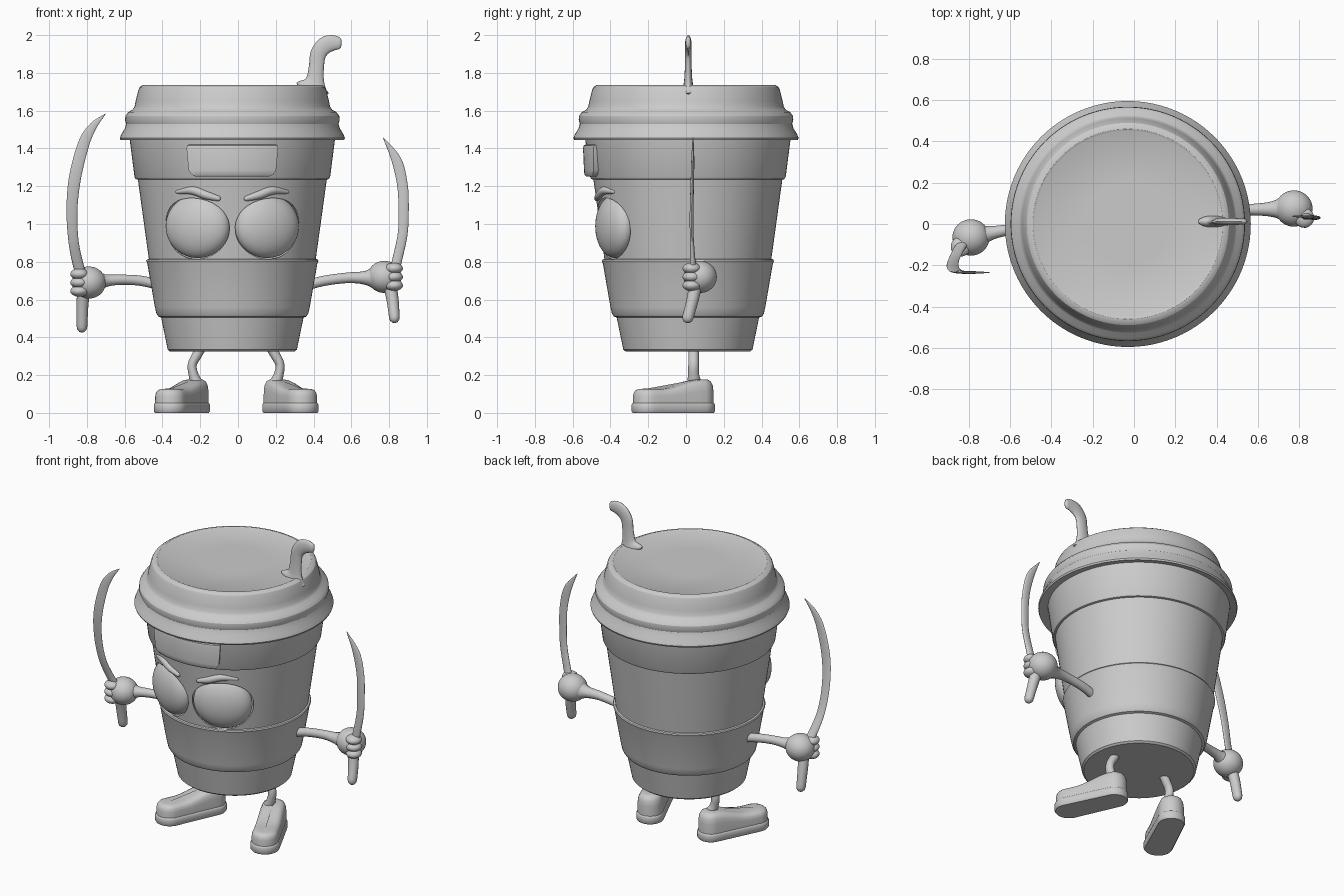
import bpy, bmesh
from math import sin, cos, pi, sqrt, radians
from mathutils import Vector

if "Cube" in bpy.data.objects:
    bpy.data.objects.remove(bpy.data.objects["Cube"])

CX = -0.03  # cup axis in x


def finish(ob, angle=35):
    bpy.ops.object.select_all(action='DESELECT')
    ob.select_set(True)
    bpy.context.view_layer.objects.active = ob
    bpy.ops.object.shade_smooth_by_angle(angle=radians(angle))
    return ob


def loft(name, rings, angle=35):
    """Skin a list of equal-length closed rings and cap both ends."""
    bm = bmesh.new()
    rows = [[bm.verts.new(p) for p in r] for r in rings]
    n = len(rows[0])
    for a, b in zip(rows, rows[1:]):
        for i in range(n):
            j = (i + 1) % n
            bm.faces.new((a[i], a[j], b[j], b[i]))
    bm.faces.new(rows[0])
    bm.faces.new(rows[-1])
    bmesh.ops.recalc_face_normals(bm, faces=bm.faces)
    me = bpy.data.meshes.new(name)
    bm.to_mesh(me)
    bm.free()
    ob = bpy.data.objects.new(name, me)
    bpy.context.collection.objects.link(ob)
    return finish(ob, angle)


def lathe(name, profile, cy, n=96):
    return loft(name, [[Vector((CX + r * cos(2 * pi * i / n), cy + r * sin(2 * pi * i / n), z))
                        for i in range(n)] for r, z in profile], 28)


def sweep(name, keys, steps=6, n=16):
    """Smooth tube through (x, y, z, width, depth) keys with rounded ends."""
    k = [Vector(p) for p in keys]
    k = [2 * k[0] - k[1]] + k + [2 * k[-1] - k[-2]]
    pts = []
    for i in range(1, len(k) - 2):
        a, b, c, d = k[i - 1:i + 3]
        for s in range(steps):
            t = s / steps
            pts.append(0.5 * (2 * b + (c - a) * t + (2 * a - 5 * b + 4 * c - d) * t * t
                              + (3 * b - a - 3 * c + d) * t ** 3))
    pts.append(k[-2])
    pos = [Vector(p[:3]) for p in pts]
    rings = []

    def ring(p, tan, w, d):
        side = tan.cross(Vector((0, 1, 0))).normalized()
        dep = side.cross(tan)
        rings.append([p + side * w * cos(2 * pi * j / n) + dep * d * sin(2 * pi * j / n)
                      for j in range(n)])

    last = len(pts) - 1
    for i, p in enumerate(pts):
        tan = (pos[min(i + 1, last)] - pos[max(i - 1, 0)]).normalized()
        w, d = max(p[3], .001), max(p[4], .001)
        caps = [(sin(u), cos(u)) for u in (1.4, 1.0, 0.5)]
        if i == 0:
            for off, s in caps:
                ring(pos[i] - tan * d * off, tan, w * s, d * s)
        ring(pos[i], tan, w, d)
        if i == last:
            for off, s in reversed(caps):
                ring(pos[i] + tan * d * off, tan, w * s, d * s)
    return loft(name, rings, 50)


def ball(name, loc, scale, rot=(0, 0, 0)):
    bpy.ops.mesh.primitive_uv_sphere_add(segments=40, ring_count=24, location=loc, rotation=rot)
    ob = bpy.context.object
    ob.name = name
    ob.scale = scale
    return finish(ob, 60)


# cup with sleeve and upper band
cup = lathe("cup_body", [
    (.33, .325), (.342, .335), (.377, .505), (.392, .51), (.402, .525), (.41, .56), (.45, .79),
    (.456, .805), (.452, .812), (.442, .815), (.50, 1.235), (.512, 1.238), (.518, 1.25),
    (.545, 1.46), (.50, 1.5)], .01)

# lid with flared rim and shallow top lip
lathe("lid", [
    (.53, 1.455), (.592, 1.445), (.596, 1.455), (.588, 1.475), (.57, 1.505), (.562, 1.53),
    (.568, 1.55), (.566, 1.572), (.552, 1.592), (.528, 1.605), (.518, 1.62), (.512, 1.65),
    (.497, 1.71), (.49, 1.725), (.475, 1.735), (.46, 1.737), (.45, 1.732), (.2, 1.732)], 0)

# eyes set into cut sockets, with frowning brows
for side, tag in ((-1, "left"), (1, "right")):
    rot = (0, 0, side * radians(22))
    loc = (CX + side * .183, -.375, .988)
    cutter = ball("socket_cutter", loc, (.187, .115, .175), rot)
    cutter.hide_render = True
    mod = cup.modifiers.new("socket", 'BOOLEAN')
    mod.object, mod.operation, mod.solver = cutter, 'DIFFERENCE', 'EXACT'
    bpy.context.view_layer.objects.active = cup
    bpy.ops.object.modifier_apply(modifier=mod.name)
    bpy.data.objects.remove(cutter)
    ball(tag + "_eye", loc, (.18, .088, .168), rot)
    sweep(tag + "_brow", [(CX + side * o, .012 - sqrt(.49 ** 2 - o * o), z, w, w) for o, z, w in
                          ((.075, 1.135, .014), (.14, 1.153, .022), (.21, 1.177, .022), (.29, 1.17, .01))])
finish(cup, 28)

# curved badge on the upper band
badge = []
for z, half, r in ((1.25, .34, .515), (1.252, .37, .54), (1.262, .405, .548), (1.285, .435, .55),
                   (1.40, .452, .555), (1.415, .448, .552), (1.422, .43, .54)):
    arc = [half * (2 * i / 16 - 1) for i in range(17)]
    badge.append([Vector((CX + r * sin(a), .01 - r * cos(a), z)) for a in arc]
                 + [Vector((CX + .47 * sin(a), .01 - .47 * cos(a), z)) for a in reversed(arc)])
loft("badge", badge)

# flat bent straw
sweep("straw", [(.395, .012, 1.72, .09, .03), (.407, .012, 1.76, .05, .022), (.415, .012, 1.83, .04, .018),
                (.425, .012, 1.90, .042, .018), (.46, .012, 1.945, .045, .018), (.50, .012, 1.958, .042, .016),
                (.535, .012, 1.957, .032, .014)])

# arms
sweep("left_arm", [(-.40, .0, .675, .027, .027), (-.52, -.01, .70, .027, .027), (-.62, -.03, .705, .027, .027),
                   (-.70, -.045, .70, .034, .036), (-.76, -.06, .695, .065, .065)])
sweep("right_arm", [(.36, .06, .675, .027, .027), (.46, .068, .70, .027, .027), (.58, .07, .715, .028, .028),
                    (.67, .072, .715, .036, .038), (.73, .075, .715, .065, .065)])

# hands with curled fingers
for tag, s, (x, y, z) in (("left", -1, (-.79, -.065, .69)), ("right", 1, (.775, .075, .72))):
    ball(tag + "_hand", (x, y, z), (.09, .088, .085))
    for i, dz in enumerate((.045, 0, -.045)):
        ball(f"{tag}_finger_{i + 1}", (x + s * .05, y - .045, z + dz), (.048, .048, .03))

# curved blades
sweep("left_blade", [(-.82, -.08, .70, .028, .024), (-.85, -.125, .80, .028, .014), (-.872, -.17, .92, .027, .009),
                     (-.879, -.205, 1.08, .029, .008), (-.862, -.228, 1.25, .032, .008),
                     (-.815, -.235, 1.43, .03, .007), (-.765, -.235, 1.52, .02, .006),
                     (-.703, -.235, 1.582, .002, .002)])
sweep("right_blade", [(.82, .04, .72, .026, .022), (.845, .035, .82, .026, .014), (.872, .03, .95, .026, .01),
                      (.877, .03, 1.08, .027, .01), (.87, .033, 1.21, .028, .009),
                      (.838, .036, 1.34, .026, .008), (.77, .037, 1.455, .002, .003)])

# blade handles
sweep("left_handle", [(-.81, -.075, .70, .036, .036), (-.823, -.045, .58, .032, .032), (-.826, -.02, .455, .028, .03)])
sweep("right_handle", [(.80, .055, .70, .036, .036), (.818, .035, .60, .032, .032), (.828, .01, .505, .028, .03)])

# legs and splayed shoes
for side, tag in ((-1, "left"), (1, "right")):
    mx = lambda x: -.01 + side * x
    sweep(tag + "_leg", [(mx(.175), .04, .36, .026, .028), (mx(.205), .04, .31, .026, .028),
                         (mx(.232), .04, .255, .024, .028), (mx(.225), .04, .20, .026, .03),
                         (mx(.205), .045, .15, .034, .04)])
    heel, toe = Vector((mx(.222), .07, 0)), Vector((mx(.348), -.20, 0))
    axis = (toe - heel).normalized()
    cross = Vector((-axis.y, axis.x, 0))
    rings = []
    for s, z, f in ((.93, 0, 0), (1, .008, 0), (1, .042, 0), (.96, .05, 0), (.92, .053, 0), (.91, .0, .5),
                    (.86, 0, .75), (.74, 0, .91), (.55, 0, .98), (.3, 0, 1)):
        ring = []
        for i in range(40):
            a = 2 * pi * i / 40
            base = toe if i < 20 else heel
            r = (.088 if i < 20 else .083) * s
            p = base + axis * r * sin(a + pi / 40) + cross * r * cos(a + pi / 40)
            ring.append(p)
        # extra cuts along the straight sides let the instep slope
        full = []
        for i, p in enumerate(ring):
            full.append(p)
            if i in (19, 39):
                q = ring[(i + 1) % 40]
                full += [p.lerp(q, t / 8) for t in range(1, 8)]
        for p in full:
            u = min(max((p - heel).dot(axis) / .24, 0), 1)
            h = .178 - .05 * u * u * (3 - 2 * u)
            p.z = z if f == 0 else .053 + (h - .053) * f
        rings.append(full)
    # close the top with a strip of quads by flattening the last ring
    rings.append([p - cross * (p - heel).dot(cross) * .95 for p in rings[-1]])
    loft(tag + "_shoe", rings, 40)
